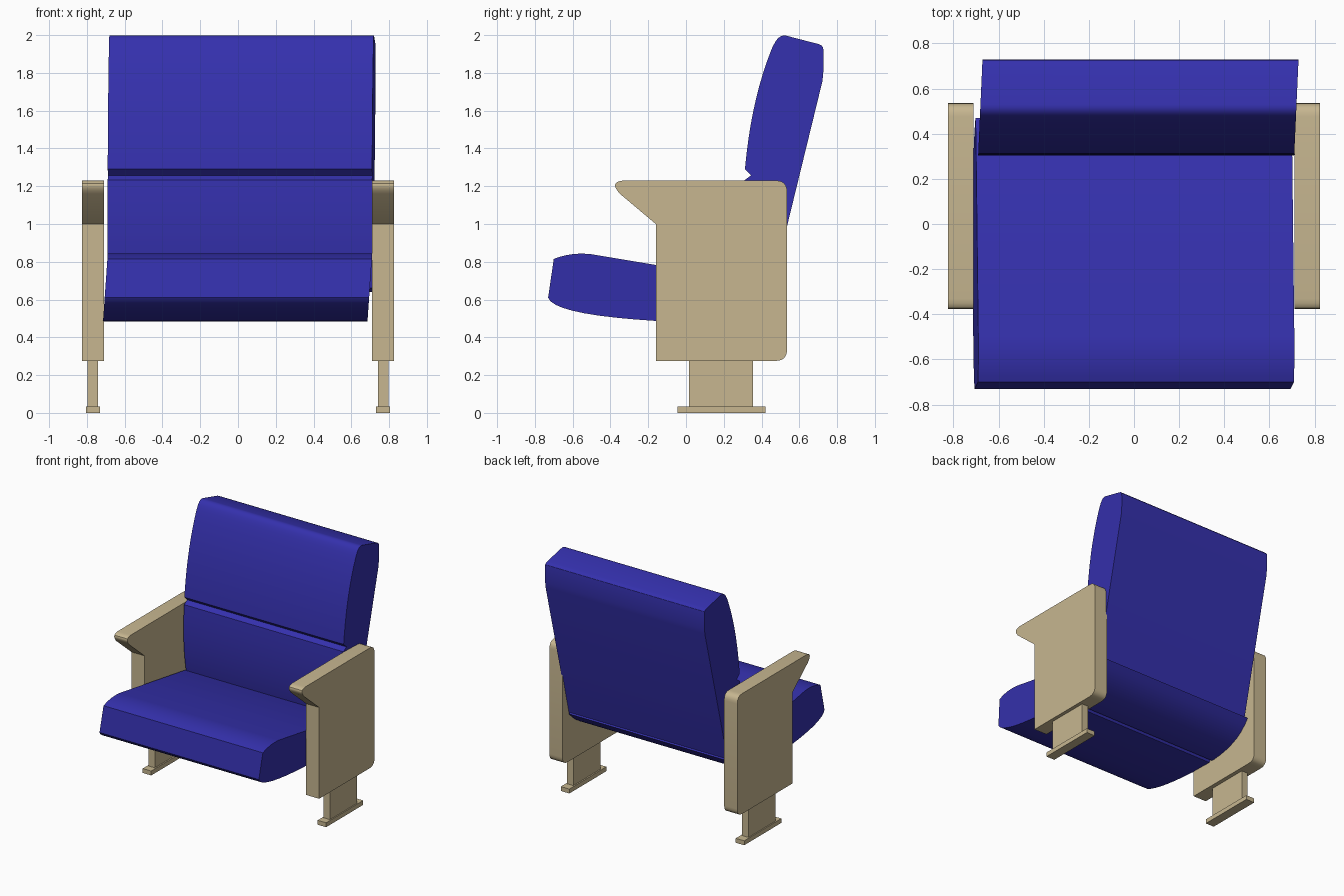
import bpy, bmesh, math
from mathutils import Vector

if "Cube" in bpy.data.objects:
    bpy.data.objects.remove(bpy.data.objects["Cube"])


def material(name, rgb):
    m = bpy.data.materials.new(name)
    m.diffuse_color = (*rgb, 1)
    m.use_nodes = True
    m.node_tree.nodes["Principled BSDF"].inputs["Base Color"].default_value = m.diffuse_color
    return m


blue = material("blue_fabric", (0.035, 0.03, 0.42))
tan = material("tan_wood", (0.57, 0.47, 0.28))


def curve(a, c, b, n=8):
    """Quadratic arc from a to b bent towards c."""
    a, b, c = Vector(a), Vector(b), Vector(c)
    return [tuple(a * (1 - t) ** 2 + c * 2 * t * (1 - t) + b * t * t)
            for t in (i / n for i in range(n + 1))]


def extrude(name, profile, x0, x1, mat, shift=lambda y, z: 0):
    """Extrude a (y, z) profile along x, with an optional sideways lean."""
    bm = bmesh.new()
    ends = [[bm.verts.new((x + shift(y, z), y, z)) for y, z in profile] for x in (x0, x1)]
    bm.faces.new(ends[0])
    bm.faces.new(ends[1][::-1])
    n = len(profile)
    for i in range(n):
        j = (i + 1) % n
        bm.faces.new((ends[0][i], ends[1][i], ends[1][j], ends[0][j]))
    bmesh.ops.recalc_face_normals(bm, faces=bm.faces)
    me = bpy.data.meshes.new(name)
    bm.to_mesh(me)
    bm.free()
    ob = bpy.data.objects.new(name, me)
    bpy.context.collection.objects.link(ob)
    me.materials.append(mat)
    bpy.ops.object.select_all(action='DESELECT')
    ob.select_set(True)
    bpy.context.view_layer.objects.active = ob
    bpy.ops.object.shade_smooth_by_angle(angle=math.radians(30))
    return ob


def rect(y0, y1, z0, z1):
    return [(y0, z0), (y1, z0), (y1, z1), (y0, z1)]


# Backrest: upper pad, crease, lower pad running down behind the seat
back = ([(0.45, 0.64)] + curve((0.722, 1.755), (0.732, 1.83), (0.728, 1.91), 4)
        + curve((0.726, 1.935), (0.722, 1.947), (0.70, 1.953), 2)
        + curve((0.53, 1.997), (0.49, 2.005), (0.465, 1.95), 5)
        + curve((0.455, 1.93), (0.345, 1.66), (0.312, 1.29), 9)
        + [(0.345, 1.258)]
        + curve((0.31, 1.232), (0.285, 0.92), (0.34, 0.66), 8))
extrude("backrest", back, -0.70, 0.70, blue, lambda y, z: 0.01 + 0.045 * (y - 0.31))

# Seat cushion with a curved underside and a narrow seam below
seat = (curve((-0.73, 0.61), (-0.70, 0.52), (-0.16, 0.487), 9)
        + [(0.02, 0.483), (0.035, 0.505), (0.05, 0.485)]
        + curve((0.07, 0.485), (0.34, 0.50), (0.47, 0.66), 7)
        + [(0.40, 0.69), (-0.16, 0.783)]
        + curve((-0.50, 0.84), (-0.61, 0.852), (-0.70, 0.815), 6))
extrude("seat", seat, -0.70, 0.70, blue, lambda y, z: -0.01 + 0.07 * (z - 0.55))

# Arm panels with a pointed front rest
arm = ([(-0.16, 0.275)]
       + curve((0.47, 0.275), (0.535, 0.275), (0.535, 0.335), 6)
       + curve((0.535, 1.17), (0.535, 1.23), (0.475, 1.23), 6)
       + curve((-0.33, 1.23), (-0.41, 1.225), (-0.35, 1.16), 7)
       + [(-0.16, 1.0)])

for side, s in (("left", -1), ("right", 1)):
    def part(name, profile, a, b):
        extrude(f"{side}_{name}", profile, *sorted((s * a, s * b)), tan)
    part("arm_panel", arm, 0.71, 0.825)
    part("leg", rect(0.015, 0.355, 0.03, 0.28), 0.742, 0.797)
    part("foot", rect(-0.045, 0.42, 0, 0.035), 0.731, 0.806)
